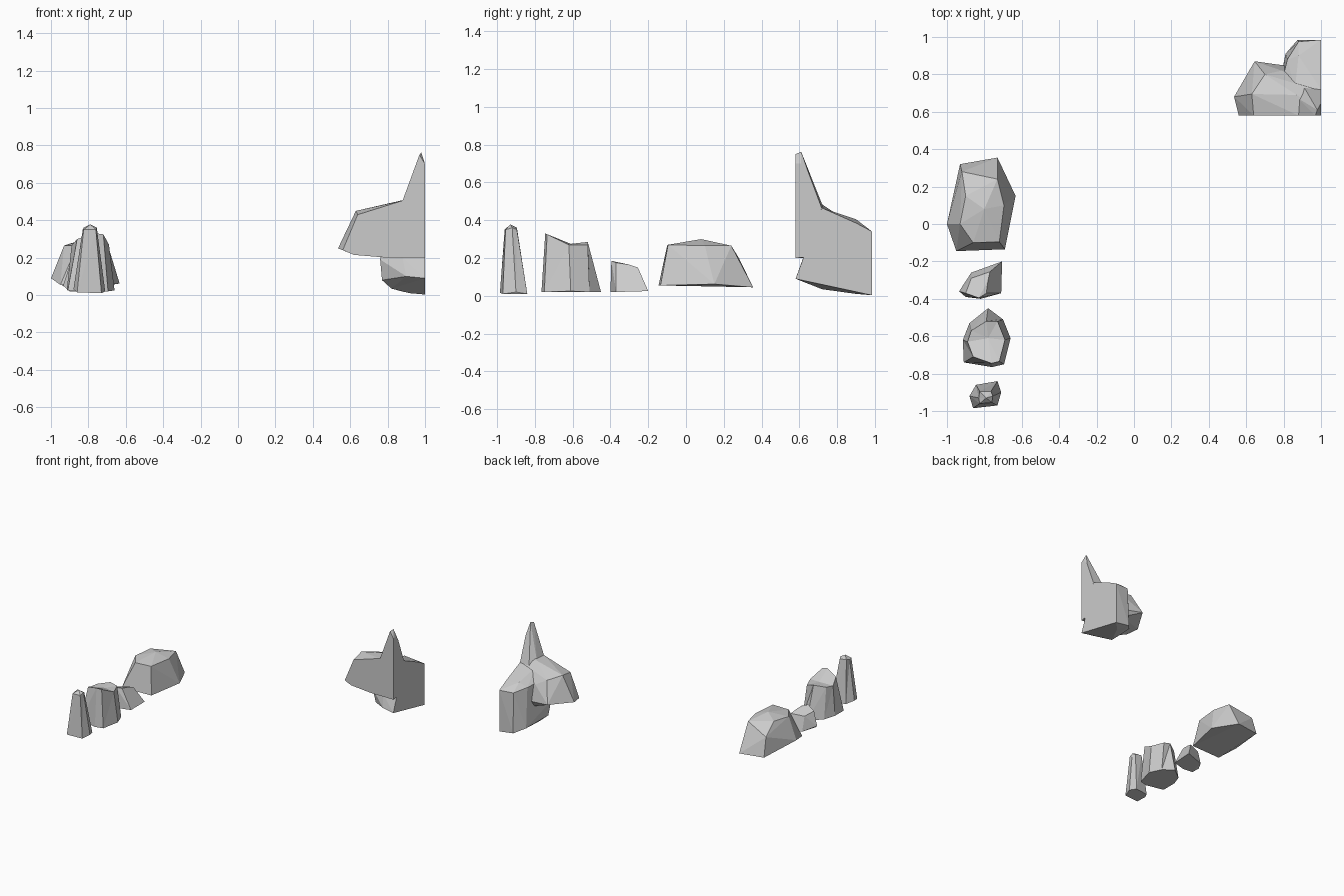
import bpy, bmesh


def finish(name, bm):
    bmesh.ops.recalc_face_normals(bm, faces=bm.faces)
    mesh = bpy.data.meshes.new(name)
    bm.to_mesh(mesh)
    bm.free()
    obj = bpy.data.objects.new(name, mesh)
    bpy.context.collection.objects.link(obj)


def hull_rock(name, points):
    """Faceted convex stone around a few corner points."""
    bm = bmesh.new()
    for p in points:
        bm.verts.new(p)
    r = bmesh.ops.convex_hull(bm, input=bm.verts)
    loose = {g for g in r["geom_interior"] + r["geom_unused"]
             if isinstance(g, bmesh.types.BMVert) and not g.link_faces}
    bmesh.ops.delete(bm, geom=list(loose), context='VERTS')
    bmesh.ops.dissolve_limit(bm, angle_limit=0.06, verts=bm.verts, edges=bm.edges)
    finish(name, bm)


def loft_rock(name, base, top, peak):
    """Stone with a base ring, a top ring and a crown point."""
    bm = bmesh.new()
    lo = [bm.verts.new(p) for p in base]
    hi = [bm.verts.new(p) for p in top]
    tip = bm.verts.new(peak)
    n = len(lo)
    for i in range(n):
        j = (i + 1) % n
        bm.faces.new((lo[i], lo[j], hi[j]))
        bm.faces.new((lo[i], hi[j], hi[i]))
        bm.faces.new((hi[i], hi[j], tip))
    bm.faces.new(lo[::-1])
    finish(name, bm)


# Slim standing stone at the front
loft_rock("pillar_stone",
          [(-.88, -.92, .03), (-.86, -.985, .015), (-.73, -.97, .01),
           (-.71, -.90, .02), (-.73, -.84, .01), (-.845, -.86, .015)],
          [(-.83, -.93, .35), (-.825, -.96, .35), (-.76, -.955, .35),
           (-.755, -.92, .36), (-.765, -.895, .35), (-.825, -.895, .36)],
          (-.79, -.93, .378))

# Chunky stump with a dipped top
loft_rock("stump_stone",
          [(-.91, -.74, .025), (-.76, -.765, .02), (-.695, -.75, .02), (-.66, -.61, .025),
           (-.70, -.51, .02), (-.78, -.45, .02), (-.88, -.53, .025), (-.915, -.62, .03)],
          [(-.86, -.71, .30), (-.76, -.745, .33), (-.72, -.735, .325), (-.69, -.62, .27),
           (-.73, -.52, .27), (-.79, -.52, .285), (-.87, -.57, .27), (-.89, -.63, .265)],
          (-.78, -.61, .275))

# Small wedge stone
hull_rock("small_stone",
          [(-.935, -.36, .05), (-.90, -.39, .02), (-.82, -.40, .02), (-.71, -.37, .02),
           (-.705, -.20, .025), (-.87, -.26, .025), (-.90, -.37, .16), (-.83, -.395, .185),
           (-.79, -.37, .175), (-.78, -.30, .165), (-.77, -.255, .15), (-.87, -.29, .14)])

# Low broad boulder
hull_rock("broad_boulder",
          [(-1, 0, .09), (-.95, -.145, .055), (-.69, -.135, .055), (-.633, .15, .062),
           (-.73, .355, .045), (-.93, .32, .05), (-.93, .0, .265), (-.86, -.10, .265),
           (-.72, -.095, .27), (-.695, .10, .265), (-.73, .24, .265), (-.92, .28, .20),
           (-.80, .08, .30), (-.90, .15, .275)])

# Corner outcrop: overhanging boulder, cut flat at the front and right
hull_rock("overhang_boulder",
          [(.56, .58, .24), (.535, .68, .25), (.64, .58, .43), (.63, .695, .45),
           (.88, .58, .505), (.87, .69, .505), (1, .58, .52), (1, .71, .47),
           (.645, .87, .27), (.79, .82, .38), (.70, .80, .43), (.62, .58, .215),
           (.80, .58, .20), (1, .58, .20), (1, .66, .22), (.80, .82, .20), (1, .82, .22)])

# Corner outcrop: rear base stone
hull_rock("rear_base",
          [(.76, .66, .19), (.77, .68, .08), (.82, .72, .035), (.92, .90, .01), (1, .985, .003),
           (1, .58, .09), (.90, .59, .10), (.88, .62, .20), (1, .66, .21),
           (.80, .82, .06), (.81, .91, .05), (.875, .985, .02), (.80, .80, .38),
           (.82, .88, .37), (.88, .975, .345), (1, .985, .34), (1, .90, .385),
           (.88, .90, .405), (.86, .72, .46), (1, .72, .465)])

# Corner outcrop: pointed spire
hull_rock("spire",
          [(.88, .58, .505), (.88, .67, .49), (.91, .73, .46), (1, .72, .46), (1, .58, .45),
           (.97, .58, .75), (.98, .61, .762), (1, .58, .70), (1, .61, .70),
           (.955, .64, .67), (1, .645, .66)])
